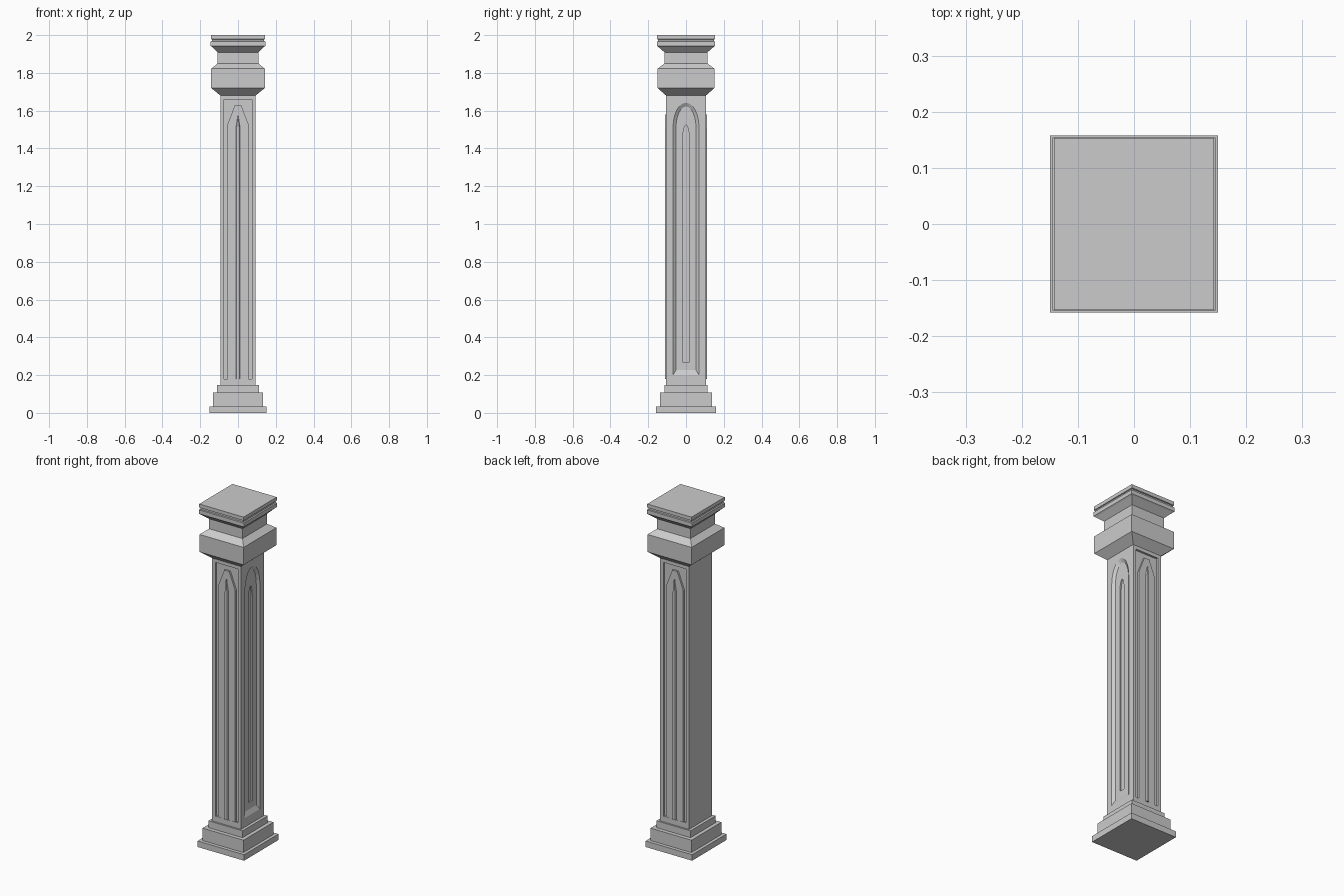
import bpy, bmesh, math

if "Cube" in bpy.data.objects:
    bpy.data.objects.remove(bpy.data.objects["Cube"])

HX, HY = 0.093, 0.105   # shaft half sizes


def loft(name, rings):
    """Skin a list of equal-length closed rings and cap both ends."""
    bm = bmesh.new()
    loops = [[bm.verts.new(p) for p in r] for r in rings]
    n = len(loops[0])
    for a, b in zip(loops, loops[1:]):
        for i in range(n):
            j = (i + 1) % n
            bm.faces.new((a[i], a[j], b[j], b[i]))
    bm.faces.new(loops[0][::-1])
    bm.faces.new(loops[-1])
    bmesh.ops.recalc_face_normals(bm, faces=bm.faces)
    me = bpy.data.meshes.new(name)
    bm.to_mesh(me)
    bm.free()
    ob = bpy.data.objects.new(name, me)
    bpy.context.collection.objects.link(ob)
    return ob


def stack(name, profile):
    """Rectangular moulding from (half x, half y, z) steps."""
    return loft(name, [[(-x, -y, z), (x, -y, z), (x, y, z), (-x, y, z)]
                       for x, y, z in profile])


def arch(half, bottom, spring, top, steps=6):
    """Rounded arch outline as (u, z) points."""
    pts = [(-half, bottom), (half, bottom)]
    for i in range(2 * steps + 1):
        a = math.pi * i / (2 * steps)
        pts.append((half * math.cos(a), spring + (top - spring) * math.sin(a)))
    return pts


def on_front(pts, out, s):
    return [(u, s * (HY + out), z) for u, z in pts]


def on_right(pts, out):
    return [(HX + out, u, z) for u, z in pts]


def cut(target, cutter):
    m = target.modifiers.new("cut", 'BOOLEAN')
    m.operation, m.solver, m.object = 'DIFFERENCE', 'EXACT', cutter
    bpy.context.view_layer.objects.active = target
    bpy.ops.object.modifier_apply(modifier=m.name)
    bpy.data.objects.remove(cutter, do_unlink=True)


# Stepped base
stack("base", [(.15, .158, 0), (.15, .158, .035), (.132, .138, .035),
               (.132, .138, .107), (.11, .115, .107), (.11, .115, .147)])

# Capital with flared mouldings
stack("capital", [(HX, HY, 1.68), (.142, .151, 1.72), (.142, .151, 1.822),
                  (.108, .113, 1.85), (.108, .113, 1.908), (.138, .147, 1.938),
                  (.145, .154, 1.943), (.145, .154, 1.966), (.138, .147, 1.968),
                  (.138, .147, 1.977), (.143, .153, 1.979), (.143, .153, 2.0)])

# Shaft
shaft = stack("shaft", [(HX, HY, .14), (HX, HY, 1.685)])

# Front and back: recessed frame, pointed panel, raised mullion
frame = [(-.073, .18), (.073, .18), (.073, 1.66), (-.073, 1.66)]
pointed = [(-.055, .175), (.055, .175), (.055, 1.53),
           (.016, 1.63), (-.016, 1.63), (-.055, 1.53)]
mullion = [(-.011, .18), (.011, .18), (.011, 1.51), (0, 1.58), (-.011, 1.51)]
ridge = [(u * .65, z) for u, z in mullion]
for s, side in ((-1, "front"), (1, "back")):
    cut(shaft, loft("cutter", [on_front(frame, .01, s), on_front(frame, -.012, s)]))
    loft(side + "_pointed_panel", [on_front(pointed, -.016, s), on_front(pointed, -.001, s)])
    loft(side + "_mullion", [on_front(mullion, -.005, s), on_front(mullion, 0, s),
                             on_front(ridge, .007, s)])

# Right side: arched recess with sloping edges and a narrow slot
outer = arch(.069, .2, 1.51, 1.642)
inner = arch(.053, .226, 1.51, 1.622)
cut(shaft, loft("cutter", [on_right(outer, .01), on_right(outer, 0), on_right(inner, -.012)]))
slot = arch(.017, .266, 1.45, 1.525, 3)
cut(shaft, loft("cutter", [on_right(slot, 0), on_right(slot, -.02)]))
